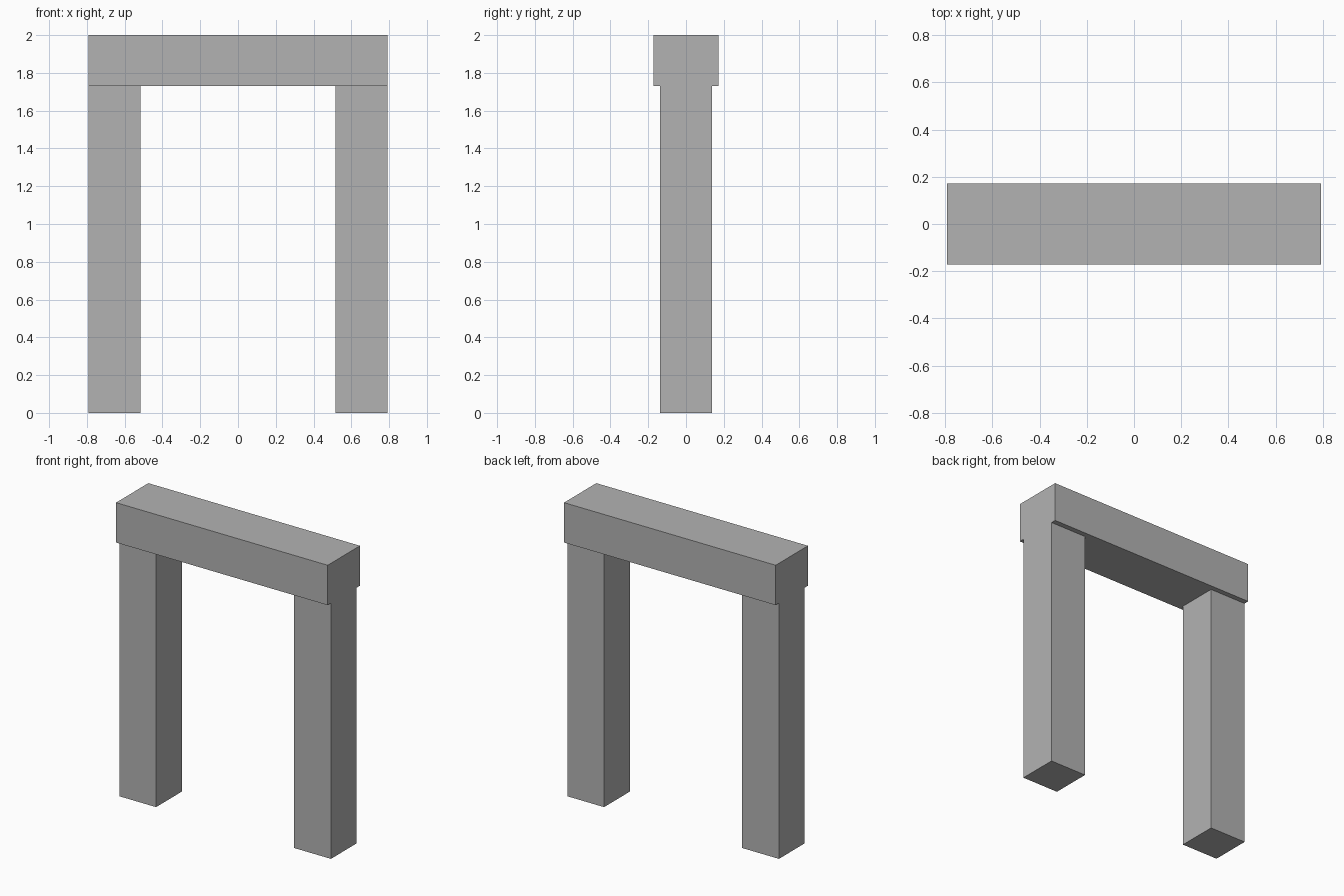
import bpy

# Remove the default cube
default_cube = bpy.data.objects.get("Cube")
if default_cube:
    bpy.data.objects.remove(default_cube, do_unlink=True)

# Single stone grey
stone = bpy.data.materials.new("stone grey")
stone.use_nodes = True
grey = (0.45, 0.45, 0.45, 1.0)
stone.diffuse_color = grey
stone.node_tree.nodes["Principled BSDF"].inputs["Base Color"].default_value = grey

HALF_WIDTH = 0.792
POST_WIDTH = 0.275
BEAM_BOTTOM = 1.73
TOP = 2.0


def block(name, size, centre):
    """Add a plain box with the given size and centre."""
    bpy.ops.mesh.primitive_cube_add(size=1, location=centre)
    obj = bpy.context.object
    obj.name = name
    obj.scale = size
    bpy.ops.object.transform_apply(location=False, rotation=False, scale=True)
    obj.data.materials.append(stone)
    return obj


# Two square posts, flush with the beam ends
for side, sign in (("left", 1), ("right", -1)):
    block(f"{side}_post", (POST_WIDTH, POST_WIDTH, BEAM_BOTTOM),
          (sign * (HALF_WIDTH - POST_WIDTH / 2), 0, BEAM_BOTTOM / 2))

# Deeper beam across the top
block("top_beam", (2 * HALF_WIDTH, 0.345, TOP - BEAM_BOTTOM),
      (0, 0, (TOP + BEAM_BOTTOM) / 2))
